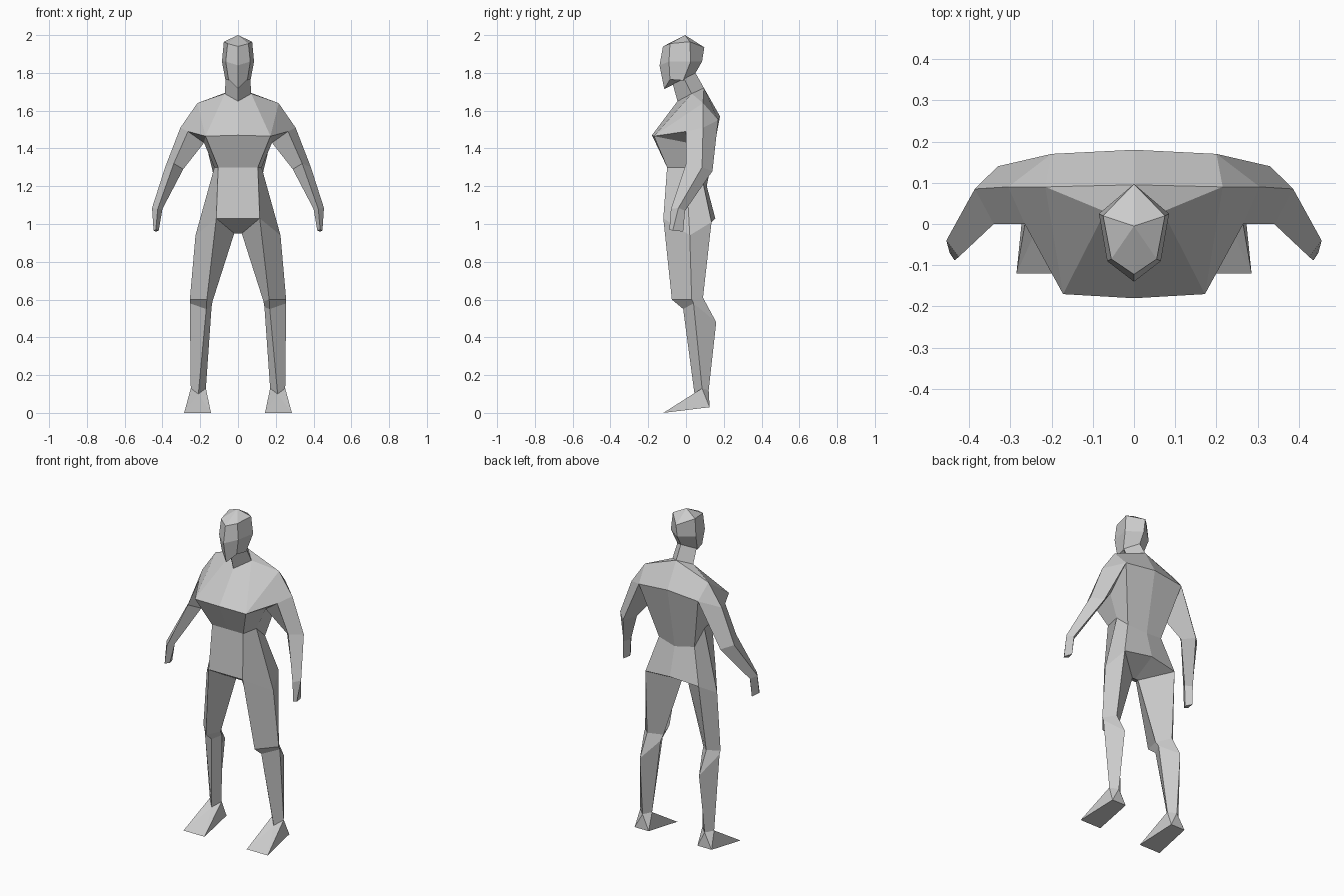
import bpy

if "Cube" in bpy.data.objects:
    bpy.data.objects.remove(bpy.data.objects["Cube"])

skin = bpy.data.materials.new("light_grey")
skin.diffuse_color = (0.6, 0.6, 0.6, 1)
skin.use_nodes = True
skin.node_tree.nodes["Principled BSDF"].inputs["Base Color"].default_value = skin.diffuse_color


def build(name, verts, faces):
    """Half model on the +x side, mirrored over the centre plane."""
    mesh = bpy.data.meshes.new(name)
    mesh.from_pydata(verts, [], faces)
    mesh.materials.append(skin)
    obj = bpy.data.objects.new(name, mesh)
    bpy.context.collection.objects.link(obj)
    mirror = obj.modifiers.new("mirror", "MIRROR")
    mirror.use_clip = True
    mirror.merge_threshold = 0.0005
    return obj


def loft(name, rings, closed=False, cap_low=False, cap_high=False):
    """Skin rings listed from bottom to top, each running front, side, back."""
    n = len(rings[0])
    verts = [p for ring in rings for p in ring]
    faces = []
    for r in range(len(rings) - 1):
        for i in range(n if closed else n - 1):
            j = (i + 1) % n
            faces.append((r * n + i, r * n + j, r * n + n + j, r * n + n + i))
    if cap_low:
        faces.append(tuple(reversed(range(n))))
    if cap_high:
        top = len(verts) - n
        faces.append(tuple(range(top, top + n)))
    return build(name, verts, faces)


# Joints shared by neighbouring parts
hip_front, hip_side, hip_back = (.115, -.12, 1.03), (.225, .02, .94), (.18, .135, 1.01)
hip_mid, seat_mid = (0, -.12, 1.03), (0, .155, 1.03)
crotch, crotch_mid = (.02, .01, .95), (0, .01, .95)
bust_mid, bust = (0, -.18, 1.47), (.172, -.17, 1.465)
pit_front, pit_low = (.265, 0, 1.49), (.18, .01, 1.43)
deltoid, shoulder = (.305, .09, 1.51), (.215, .09, 1.64)
blade, spine = (.2, .17, 1.55), (0, .18, 1.57)
collar_mid, collar, nape = (0, -.045, 1.65), (.07, .03, 1.69), (0, .095, 1.72)

# Torso from hips through waist to ribs
loft("torso", [
    [hip_mid, hip_front, hip_side, hip_back, seat_mid],
    [(0, -.1, 1.3), (.105, -.1, 1.3), (.125, 0, 1.3), (.12, .09, 1.22), (0, .11, 1.2)],
    [bust_mid, bust, pit_low, blade, spine],
])

# Underside between the legs
build("crotch", [hip_mid, crotch_mid, crotch, hip_front, seat_mid, hip_back],
      [(0, 1, 2, 3), (1, 4, 5, 2)])

# Upper chest, shoulders and upper back
build("shoulders",
      [bust_mid, bust, collar, collar_mid, shoulder, pit_front, deltoid,
       pit_low, blade, spine, nape],
      [(0, 1, 2, 3), (1, 4, 2), (1, 5, 6, 4), (1, 7, 5),
       (4, 6, 8), (2, 4, 10), (10, 4, 8, 9)])

# Neck
neck_top = [(0, -.07, 1.74), (.065, -.01, 1.77), (0, .05, 1.8)]
loft("neck", [[collar_mid, collar, nape], neck_top])

# Head
apex = (0, -.005, 2)
loft("head", [
    [(0, -.115, 1.715), (.05, -.085, 1.765), (.066, -.015, 1.76), (0, .045, 1.79)],
    [(0, -.14, 1.84), (.065, -.09, 1.86), (.085, .025, 1.86), (0, .085, 1.86)],
    [(0, -.122, 1.94), (.055, -.085, 1.955), (.075, .02, 1.965), (0, .097, 1.935)],
], cap_low=True)
build("crown", [(0, -.122, 1.94), (.055, -.085, 1.955), (.075, .02, 1.965),
                (0, .097, 1.935), apex], [(0, 1, 4), (1, 2, 4), (2, 3, 4)])

# Arms and hands
wrist = [(.425, -.08, 1.08), (.455, -.04, 1.085), (.43, -.005, 1.07), (.4, -.04, 1.08)]
loft("arm", [
    wrist,
    [(.34, 0, 1.32), (.386, .085, 1.3), (.33, .14, 1.28), (.29, .06, 1.29)],
    [pit_front, deltoid, blade, pit_low],
], closed=True)
loft("hand", [
    [(.435, -.088, .97), (.447, -.07, .965), (.435, -.015, .96), (.42, -.06, .965)],
    wrist,
], closed=True, cap_low=True)

# Thighs
knee = [(.165, -.075, .6), (.255, .03, .6), (.2, .09, .61), (.135, .025, .59)]
loft("thigh", [knee, [hip_front, hip_side, hip_back, crotch]], closed=True)

# Shins with the calf bulging behind
ankle = [(.21, .045, .1), (.25, .085, .13), (.21, .12, .12), (.17, .085, .13)]
loft("shin", [
    ankle,
    [(.168, -.015, .55), (.255, .04, .58), (.2, .16, .48), (.14, .045, .56)],
    knee,
], closed=True)

# Wedge feet
toe_in, toe_out = (.143, -.12, 0), (.285, -.12, 0)
heel_out, heel_in = (.26, .125, .03), (.165, .125, .03)
build("foot", ankle + [toe_in, toe_out, heel_out, heel_in],
      [(4, 5, 0), (5, 1, 0), (4, 0, 3), (5, 6, 1), (6, 2, 1),
       (6, 7, 2), (7, 3, 2), (7, 4, 3), (7, 6, 5, 4)])
